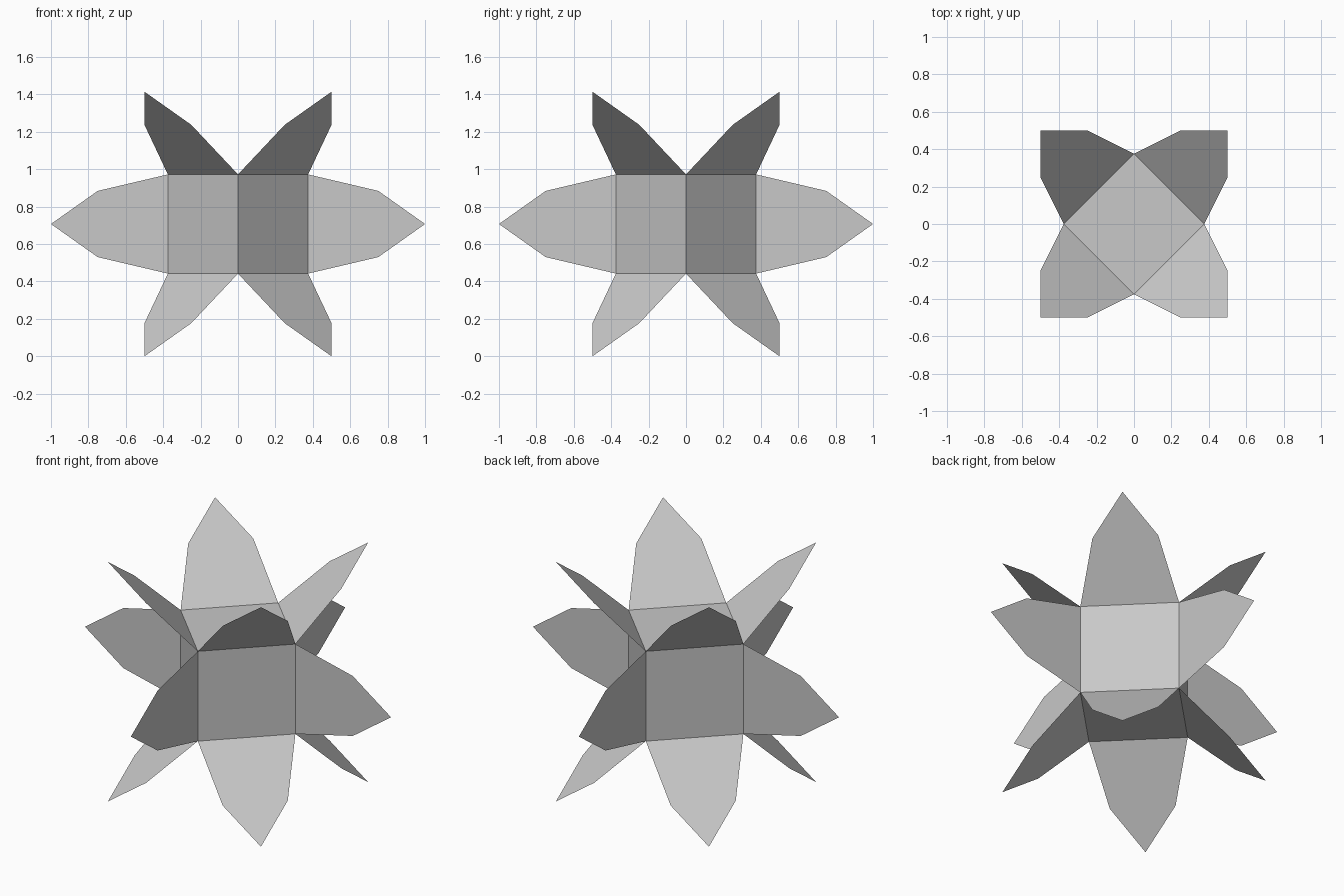
import bpy
from math import radians
from mathutils import Matrix

if "Cube" in bpy.data.objects:
    bpy.data.objects.remove(bpy.data.objects["Cube"])

GREY = (0.58, 0.58, 0.58, 1)
mat = bpy.data.materials.new("light grey")
mat.use_nodes = True
mat.diffuse_color = GREY
mat.node_tree.nodes["Principled BSDF"].inputs["Base Color"].default_value = GREY

CENTRE_Z = 0.707
RADIUS = 0.375                      # centre to the middle of each core edge
EDGE = RADIUS * 2 ** 0.5
HALF = EDGE / 2

# Core block, standing with one edge to the front
bpy.ops.mesh.primitive_cube_add(size=EDGE, location=(0, 0, CENTRE_Z),
                                rotation=(0, 0, radians(45)))
core = bpy.context.object
core.name = "core_block"
core.data.materials.append(mat)

# Flat pointed petal: x runs outwards, y runs along the core edge
outline = [(RADIUS, -HALF), (0.75, -0.177), (1, 0), (0.75, 0.177), (RADIUS, HALF)]
petal = bpy.data.meshes.new("petal")
petal.from_pydata([(x, y, 0) for x, y in outline], [], [range(len(outline))])
petal.materials.append(mat)


def add_petal(name, turn, pitch, roll):
    """Place one petal on a core edge by its angles in degrees."""
    obj = bpy.data.objects.new(name, petal)
    obj.matrix_world = (Matrix.Translation((0, 0, CENTRE_Z))
                        @ Matrix.Rotation(radians(turn), 4, "Z")
                        @ Matrix.Rotation(radians(-pitch), 4, "Y")
                        @ Matrix.Rotation(radians(roll), 4, "X"))
    bpy.context.collection.objects.link(obj)


# Upright petals on the vertical edges
for i, side in enumerate(("left", "back", "right", "front")):
    add_petal(f"middle_petal_{side}", 90 * i, 0, 90)

# Slanted petals on the upper and lower edges
for i, side in enumerate(("back_left", "back_right", "front_right", "front_left")):
    add_petal(f"upper_petal_{side}", 45 + 90 * i, 45, 0)
    add_petal(f"lower_petal_{side}", 45 + 90 * i, -45, 0)
